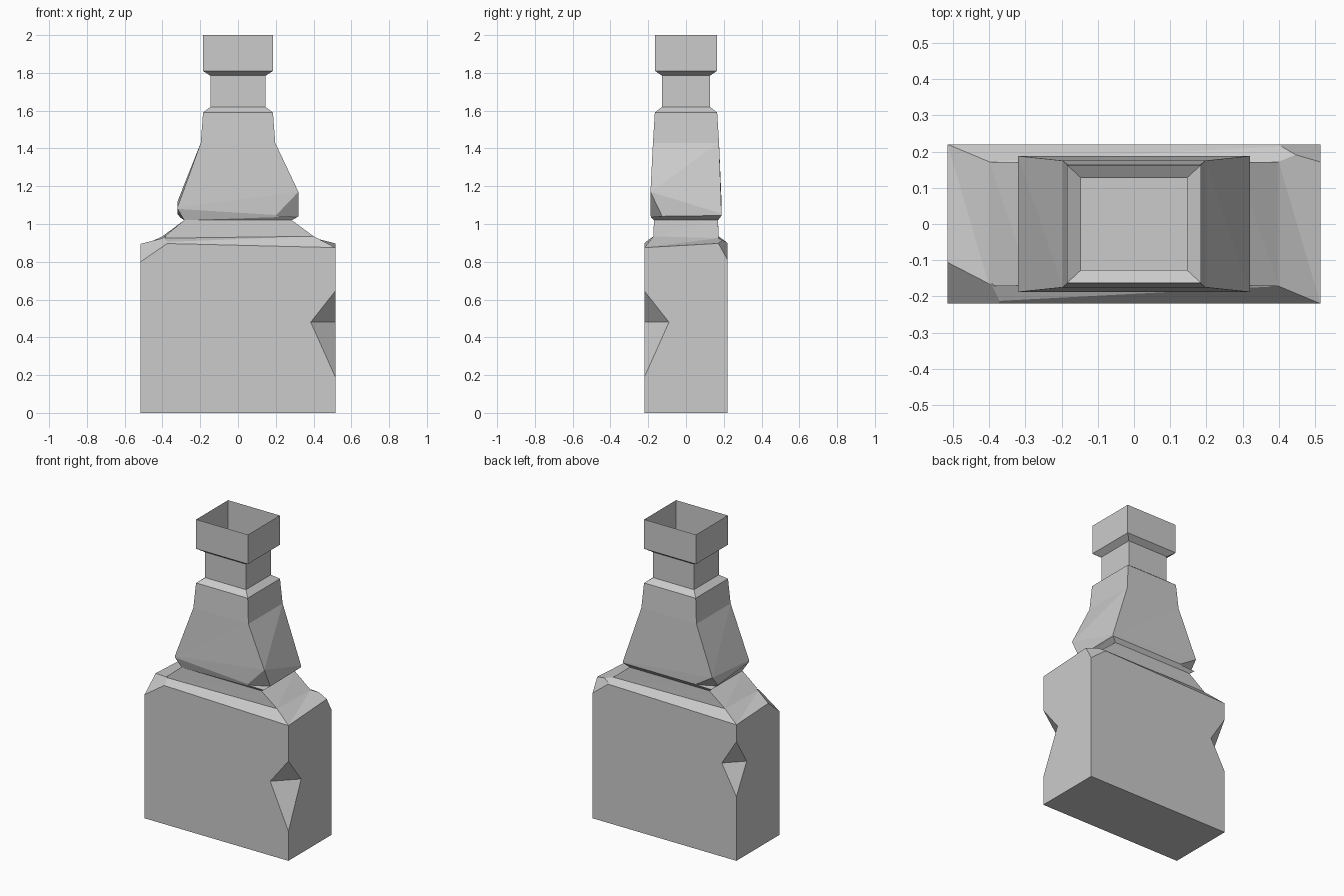
import bpy, bmesh
from mathutils import Vector

if "Cube" in bpy.data.objects:
    bpy.data.objects.remove(bpy.data.objects["Cube"])


def make_object(name, bm):
    bmesh.ops.recalc_face_normals(bm, faces=bm.faces)
    mesh = bpy.data.meshes.new(name)
    bm.to_mesh(mesh)
    bm.free()
    obj = bpy.data.objects.new(name, mesh)
    bpy.context.collection.objects.link(obj)
    return obj


def loft(name, rings):
    """Stack rectangles (half x, half y, z of front-left, front-right, back-right, back-left)."""
    bm = bmesh.new()
    loops = []
    for hx, hy, z in rings:
        zs = z if isinstance(z, tuple) else (z,) * 4
        corners = ((-hx, -hy), (hx, -hy), (hx, hy), (-hx, hy))
        loops.append([bm.verts.new((x, y, h)) for (x, y), h in zip(corners, zs)])
    for a, b in zip(loops, loops[1:]):
        for i in range(4):
            j = (i + 1) % 4
            bm.faces.new((a[i], a[j], b[j]))
            bm.faces.new((a[i], b[j], b[i]))
    bm.faces.new(loops[0][::-1])
    bm.faces.new(loops[-1])
    return make_object(name, bm)


def chip(target, plane_pts, outer_pts, grow):
    """Knock a chunk off: hull of the points, grown about the middle of the cut surface."""
    mid = sum((Vector(p) for p in plane_pts), Vector()) / len(plane_pts)
    bm = bmesh.new()
    for p in plane_pts + outer_pts:
        bm.verts.new(mid + (Vector(p) - mid) * grow)
    bmesh.ops.convex_hull(bm, input=bm.verts)
    cutter = make_object("chip_cutter", bm)
    cutter.hide_render = True
    mod = target.modifiers.new("chip", 'BOOLEAN')
    mod.operation = 'DIFFERENCE'
    mod.solver = 'EXACT'
    mod.object = cutter
    return cutter


# Whole weathered pillar: base block, waist, tapered shaft, neck and collar
pillar = loft("stone_pillar", [
    (0.515, 0.22, 0.0),
    (0.515, 0.22, (0.90, 0.875, 0.90, 0.88)),
    (0.40, 0.172, (0.925, 0.935, 0.925, 0.935)),
    (0.285, 0.17, 1.02),
    (0.32, 0.188, (1.08, 1.04, 1.045, 1.045)),
    (0.32, 0.188, (1.09, 1.17, 1.055, 1.12)),
    (0.197, 0.175, 1.43),
    (0.185, 0.165, 1.59),
    (0.146, 0.127, 1.62),
    (0.146, 0.127, 1.785),
    (0.185, 0.163, 1.81),
    (0.185, 0.163, 2.0),
])

cutters = []
# Notches in two opposite vertical edges of the base
for s, d, top, mid, low in ((1, 0.13, 0.645, 0.48, 0.19), (-1, 0.105, 0.77, 0.605, 0.415)):
    x, y = 0.515 * s, -0.22 * s
    ridge = [(x - d * s, y, mid), (x, y + d * s, mid)]
    cutters.append(chip(pillar, ridge, [(x, y, top), (x, y, low)], 1.6))

# Broken shoulder corners of the base
for s, dx, dy, low, z in ((-1, 0.145, 0.12, 0.80, 0.90), (1, 0.115, 0.05, 0.81, 0.90)):
    x, y = 0.515 * s, 0.22 * s
    cut = [(x, y, low), (x, y - dy * s, z), (x - dx * s, y, z)]
    cutters.append(chip(pillar, cut, [(x + 0.09 * s, y + 0.08 * s, 1.05)], 2.0))

# Broken lower corners of the tapered shaft
for s, top in ((1, 1.17), (-1, 1.12)):
    x, y = 0.32 * s, -0.188 * s
    cut = [(x, y, top), (x - 0.12 * s, y, 1.045), (x, y + 0.06 * s, 1.045)]
    cutters.append(chip(pillar, cut, [(x + 0.02 * s, y - 0.02 * s, 1.04)], 1.1))

# Apply the chips, then open the top of the collar
graph = bpy.context.evaluated_depsgraph_get()
mesh = bpy.data.meshes.new_from_object(pillar.evaluated_get(graph))
pillar.modifiers.clear()
pillar.data = mesh
for c in cutters:
    bpy.data.objects.remove(c)
bm = bmesh.new()
bm.from_mesh(mesh)
lid = [f for f in bm.faces if all(v.co.z > 1.99 for v in f.verts)]
bmesh.ops.delete(bm, geom=lid, context='FACES')
bm.to_mesh(mesh)
bm.free()
